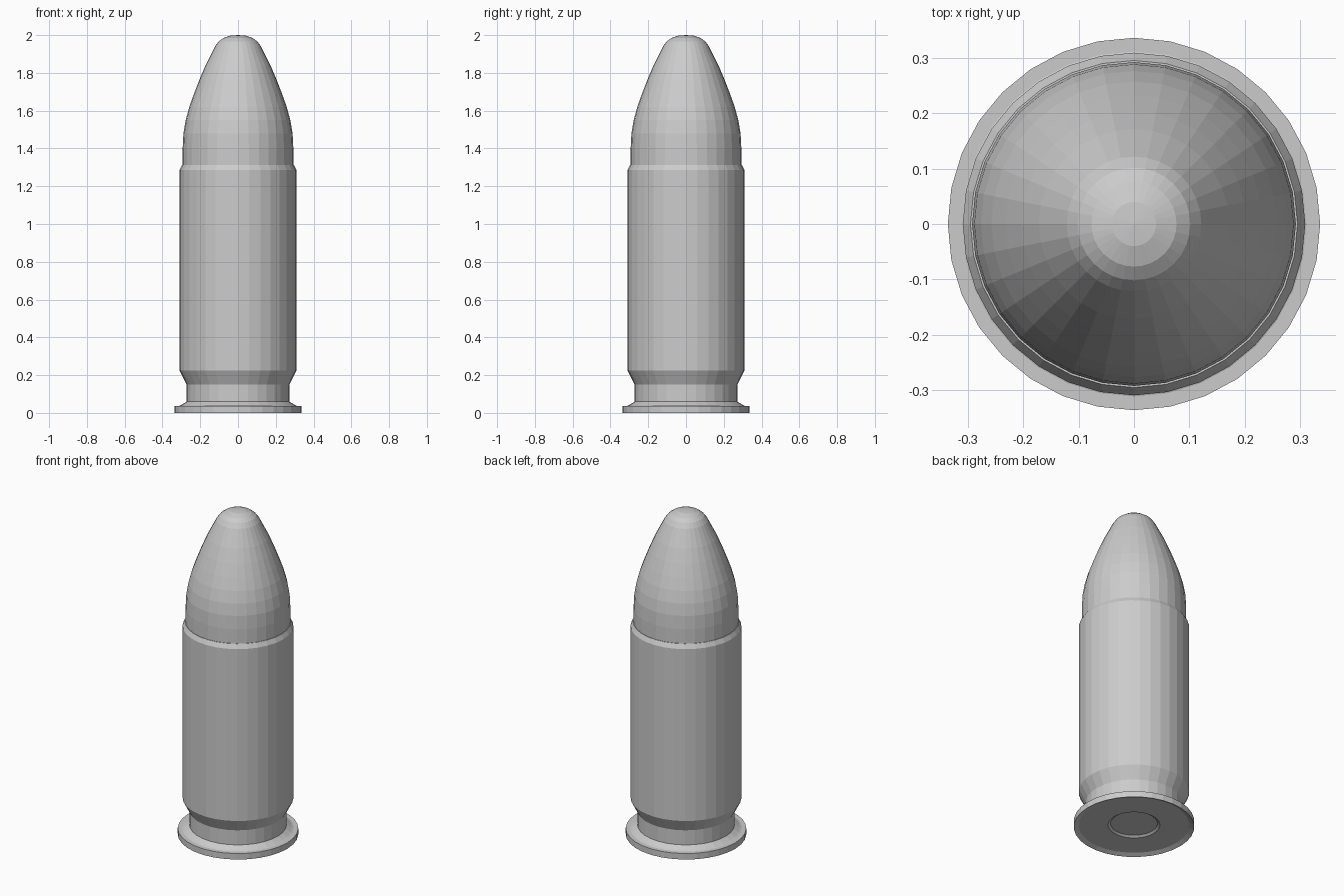
import bpy
import bmesh
import math

if "Cube" in bpy.data.objects:
    bpy.data.objects.remove(bpy.data.objects["Cube"])

SIDES = 32

metal = bpy.data.materials.new("plain grey metal")
metal.diffuse_color = (0.6, 0.6, 0.6, 1.0)
metal.use_nodes = True
metal.node_tree.nodes["Principled BSDF"].inputs["Base Color"].default_value = metal.diffuse_color


def lathe(name, profile):
    """Turn a closed-ended (radius, height) profile about the z axis, flat shaded."""
    bm = bmesh.new()
    rings = []
    for r, z in profile:
        if r == 0:
            rings.append([bm.verts.new((0, 0, z))] * SIDES)
        else:
            rings.append([bm.verts.new((r * math.cos(2 * math.pi * i / SIDES),
                                        r * math.sin(2 * math.pi * i / SIDES), z))
                          for i in range(SIDES)])
    for low, high in zip(rings, rings[1:]):
        for i in range(SIDES):
            j = (i + 1) % SIDES
            corners = list(dict.fromkeys((low[i], low[j], high[j], high[i])))
            bm.faces.new(corners)
    bmesh.ops.recalc_face_normals(bm, faces=bm.faces[:])
    mesh = bpy.data.meshes.new(name)
    bm.to_mesh(mesh)
    bm.free()
    mesh.materials.append(metal)
    obj = bpy.data.objects.new(name, mesh)
    bpy.context.collection.objects.link(obj)
    return obj


# Casing: shallow dished base with centre cap, rim, groove, body and bevelled mouth
lathe("casing", [
    (0, 0.022), (0.131, 0.022), (0.145, 0.012), (0.31, 0.012),
    (0.337, 0.0), (0.337, 0.037), (0.312, 0.037), (0.30, 0.042), (0.272, 0.06),
    (0.272, 0.15), (0.31, 0.225), (0.31, 1.285), (0.296, 1.312), (0, 1.312),
])

# Nose: straight collar, curved taper and rounded tip
lathe("nose", [
    (0, 1.29), (0.293, 1.29), (0.293, 1.40), (0.289, 1.48), (0.277, 1.55),
    (0.258, 1.62), (0.233, 1.69), (0.204, 1.765), (0.172, 1.84), (0.122, 1.94),
    (0.102, 1.967), (0.077, 1.985), (0.04, 1.997), (0, 2.0),
])
